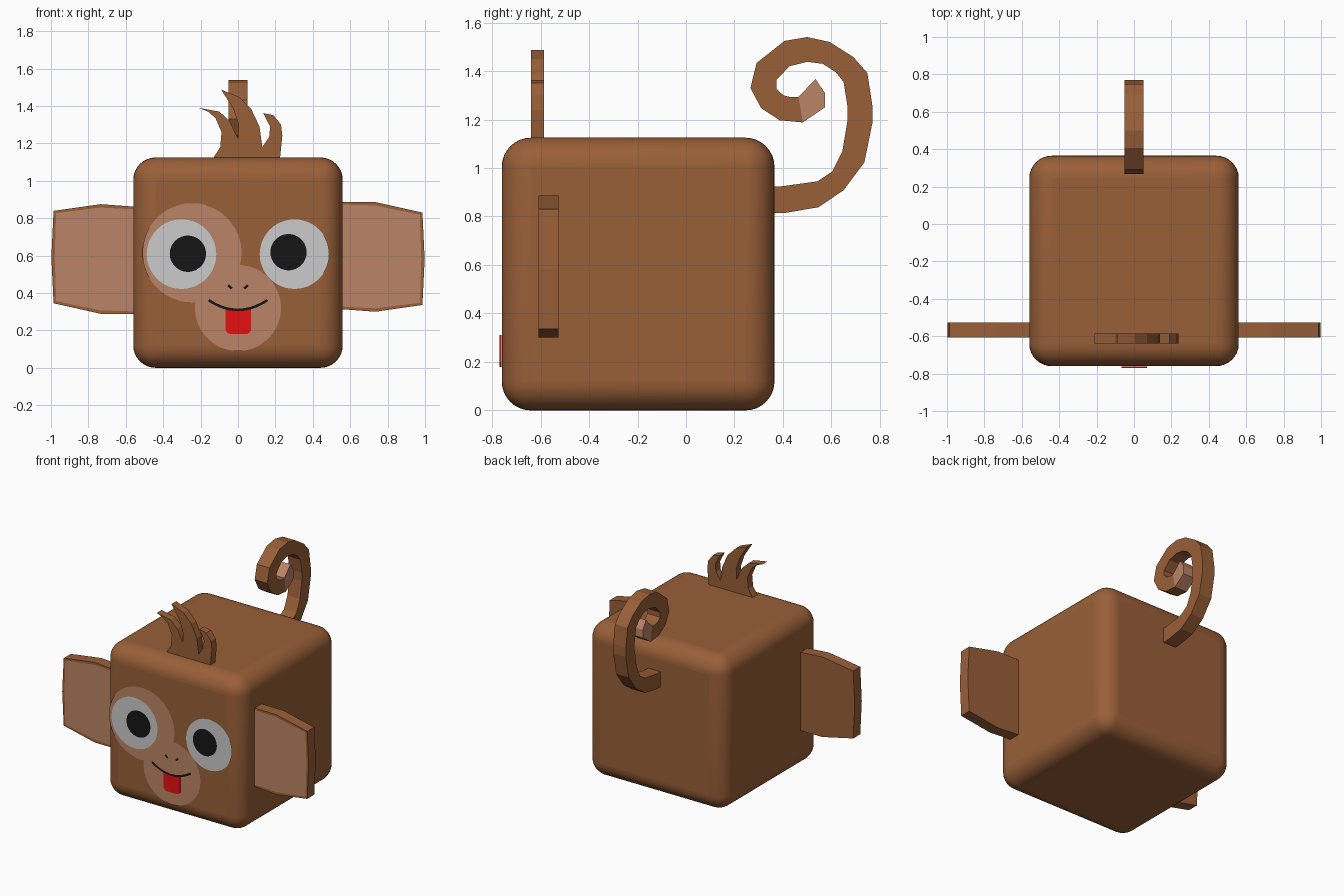
import bpy, bmesh, math
from mathutils import Vector

if "Cube" in bpy.data.objects:
    bpy.data.objects.remove(bpy.data.objects["Cube"])


def material(name, r, g, b):
    m = bpy.data.materials.new(name)
    m.diffuse_color = (r, g, b, 1)
    m.use_nodes = True
    m.node_tree.nodes["Principled BSDF"].inputs["Base Color"].default_value = m.diffuse_color
    return m


BROWN = material("brown", 0.32, 0.115, 0.04)
PALE = material("pale_skin", 0.50, 0.235, 0.135)
WHITE = material("eye_white", 0.6, 0.6, 0.6)
BLACK = material("black", 0.008, 0.008, 0.008)
RED = material("red", 0.80, 0.005, 0.005)


def finish(name, bm, *mats):
    mesh = bpy.data.meshes.new(name)
    bm.to_mesh(mesh)
    bm.free()
    ob = bpy.data.objects.new(name, mesh)
    bpy.context.collection.objects.link(ob)
    for m in mats:
        mesh.materials.append(m)
    return ob


def extrude(bm, offset):
    """Thicken all faces of bm into a closed solid along offset."""
    faces = bm.faces[:]
    bmesh.ops.duplicate(bm, geom=faces)
    bmesh.ops.delete(bm, geom=[f for f in bm.faces if f not in faces], context='FACES')
    res = bmesh.ops.extrude_face_region(bm, geom=faces, use_keep_orig=True)
    verts = [v for v in res["geom"] if isinstance(v, bmesh.types.BMVert)]
    bmesh.ops.translate(bm, verts=verts, vec=offset)
    bmesh.ops.recalc_face_normals(bm, faces=bm.faces[:])


def outline(points, y):
    bm = bmesh.new()
    bm.faces.new([bm.verts.new((x, y, z)) for x, z in points])
    bm.normal_update()
    if bm.faces[:][0].normal.y > 0:
        bmesh.ops.reverse_faces(bm, faces=bm.faces[:])
    return bm


def disc(name, x, z, r, y, mat, sides=48):
    pts = [(x + r * math.cos(a), z + r * math.sin(a))
           for a in (2 * math.pi * i / sides for i in range(sides))]
    return finish(name, outline(pts, y), mat)


def stroke(name, path, width, y):
    """Thin flat line on the face following a path of (x, z) points."""
    up, low = [], []
    for i, p in enumerate(path):
        a, b = path[max(i - 1, 0)], path[min(i + 1, len(path) - 1)]
        t = Vector((b[0] - a[0], b[1] - a[1])).normalized() * width / 2
        up.append((p[0] - t.y, p[1] + t.x))
        low.append((p[0] + t.y, p[1] - t.x))
    return finish(name, outline(up + low[::-1], y), BLACK)


# Rounded cube body
bpy.ops.mesh.primitive_cube_add(size=1, location=(0, -0.1975, 0.5625))
body = bpy.context.object
body.name = "body"
body.scale = (1.12, 1.125, 1.125)
bpy.ops.object.transform_apply(location=False, rotation=False, scale=True)
bev = body.modifiers.new("rounding", 'BEVEL')
bev.width, bev.segments = 0.12, 8
body.data.materials.append(BROWN)
bpy.ops.object.shade_smooth_by_angle(angle=math.radians(40))

# Ears: angular slabs with a pale inset front, each tilted slightly
EAR = [(0.50, -0.285), (0.735, -0.293), (0.986, -0.247), (0.998, 0),
       (0.986, 0.247), (0.735, 0.293), (0.50, 0.285)]
for name, side, zc, tilt in (("left_ear", -1, 0.575, 0.04), ("right_ear", 1, 0.60, -0.04)):
    bm = outline([(side * x, zc + z + tilt * (x - 0.56)) for x, z in EAR], -0.608)
    extrude(bm, (0, 0.082, 0))
    front = min(bm.faces, key=lambda f: f.calc_center_median().y)
    bmesh.ops.inset_region(bm, faces=[front], thickness=0.018)
    front.material_index = 1
    finish(name, bm, BROWN, PALE)

# Hair tuft with three curled points
HAIR = [(-0.13, 1.10), (-0.13, 1.125), (-0.095, 1.18), (-0.088, 1.26), (-0.12, 1.335),
        (-0.16, 1.37), (-0.21, 1.39), (-0.10, 1.37), (-0.045, 1.32), (0, 1.225),
        (0.003, 1.30), (-0.025, 1.385), (-0.09, 1.487), (0.005, 1.45), (0.07, 1.385),
        (0.115, 1.29), (0.13, 1.18), (0.167, 1.235), (0.172, 1.29), (0.135, 1.362),
        (0.19, 1.35), (0.23, 1.30), (0.237, 1.24), (0.225, 1.125), (0.225, 1.10)]
bm = outline(HAIR, -0.64)
extrude(bm, (0, 0.055, 0))
finish("hair_tuft", bm, BROWN)

# Curled tail: strip between outer and inner curves, pale tip
OUTER = [(0.30, 0.815), (0.41, 0.815), (0.546, 0.838), (0.65, 0.908), (0.736, 1.024),
         (0.769, 1.186), (0.769, 1.255), (0.748, 1.392), (0.69, 1.458), (0.592, 1.52),
         (0.50, 1.54), (0.406, 1.524), (0.291, 1.433), (0.266, 1.33), (0.31, 1.247),
         (0.386, 1.197), (0.482, 1.188)]
INNER = [(0.30, 0.92), (0.40, 0.925), (0.542, 0.945), (0.604, 0.986), (0.645, 1.07),
         (0.666, 1.194), (0.666, 1.255), (0.65, 1.355), (0.617, 1.396), (0.563, 1.43),
         (0.50, 1.438), (0.427, 1.42), (0.373, 1.363), (0.373, 1.326), (0.402, 1.30),
         (0.427, 1.293), (0.464, 1.293)]
bm = bmesh.new()
o = [bm.verts.new((-0.051, y, z)) for y, z in OUTER]
n = [bm.verts.new((-0.051, y, z)) for y, z in INNER]
for i in range(len(o) - 1):
    bm.faces.new((o[i], o[i + 1], n[i + 1], n[i]))
tip = [bm.verts.new((-0.051, y, z)) for y, z in ((0.573, 1.25), (0.573, 1.31), (0.534, 1.367))]
bm.faces.new([o[-1]] + tip + [n[-1]]).material_index = 1
extrude(bm, (0.102, 0, 0))
for f in bm.faces:
    c = f.calc_center_median()
    if 1.18 < c.z < 1.37 and 0.475 < c.y < 0.62:
        f.material_index = 1
finish("tail", bm, BROWN, PALE)

# Face patches
disc("eye_patch", -0.246, 0.615, 0.265, -0.762, PALE)
disc("muzzle", 0, 0.32, 0.23, -0.7635, PALE)

# Eyes
for side, name, xp, zp in ((-1, "left", -0.268, 0.61), (1, "right", 0.27, 0.618)):
    disc(name + "_eye", side * 0.302, 0.608, 0.186, -0.766, WHITE)
    disc(name + "_pupil", xp, zp, 0.097, -0.769, BLACK)

# Nostrils, mouth and tongue
for side, name in ((-1, "left"), (1, "right")):
    stroke(name + "_nostril", [(side * 0.053, 0.442), (side * 0.045, 0.434), (side * 0.033, 0.424)],
           0.014, -0.767)
stroke("mouth", [(0.157 * t, 0.31 + 0.052 * t * t) for t in (i / 10 for i in range(-10, 11))],
       0.014, -0.771)
corners = [(0.07, 0.312), (-0.066, 0.312)]
for cx, start in ((-0.036, 180), (0.04, 270)):
    corners += [(cx + 0.03 * math.cos(math.radians(start + a)),
                 0.21 + 0.03 * math.sin(math.radians(start + a))) for a in range(0, 91, 15)]
bm = outline(corners, -0.769)
extrude(bm, (0, 0.008, 0))
finish("tongue", bm, RED)
